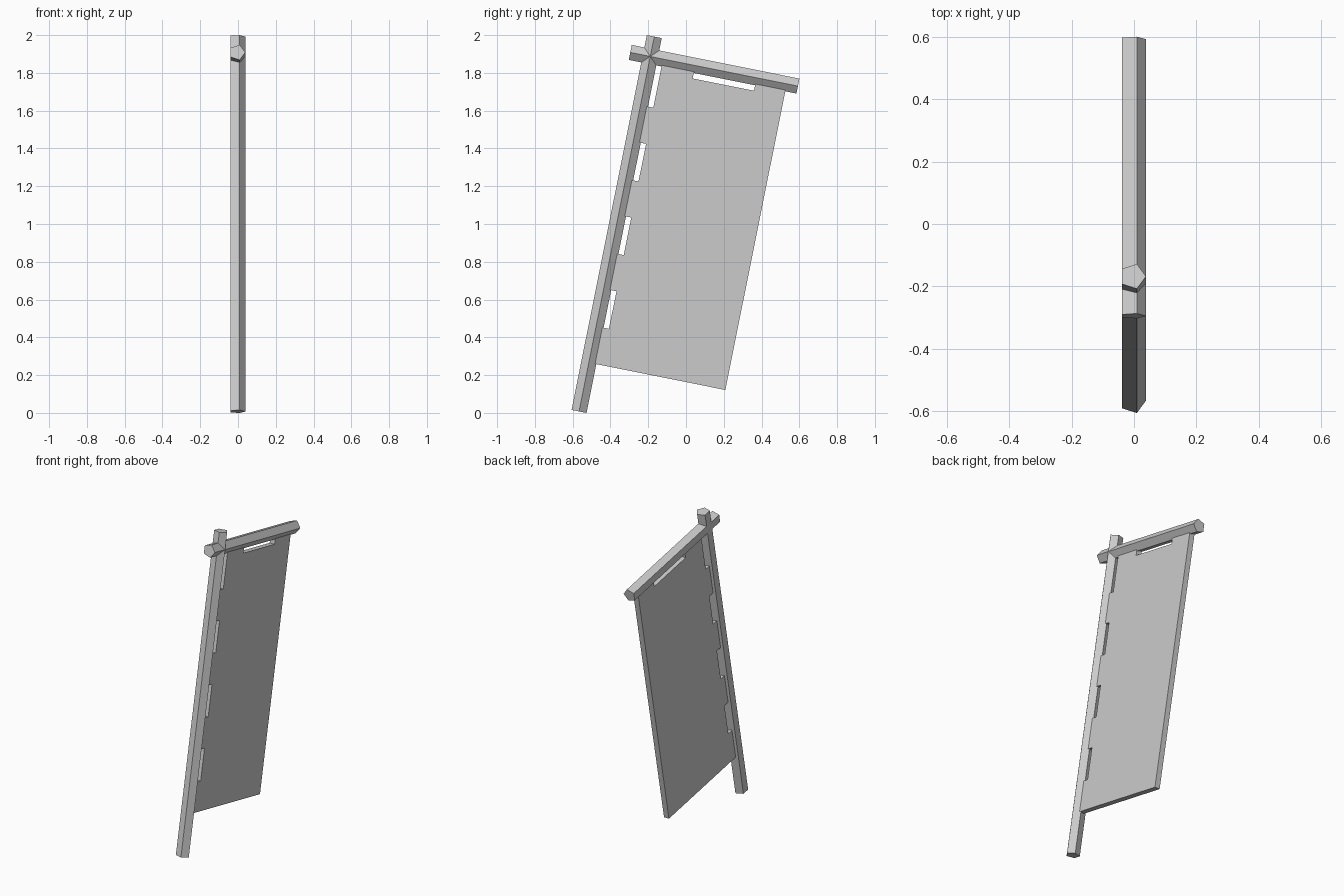
import bpy, bmesh, math
from mathutils import Matrix, Vector

if "Cube" in bpy.data.objects:
    bpy.data.objects.remove(bpy.data.objects["Cube"], do_unlink=True)

grey = bpy.data.materials.new("plain_grey")
grey.use_nodes = True
colour = (0.6, 0.6, 0.6, 1)
grey.diffuse_color = colour
grey.node_tree.nodes["Principled BSDF"].inputs["Base Color"].default_value = colour

# The whole banner leans back about the point where the two bars cross
LEAN = Matrix.Translation((-0.004, -0.189, 1.887)) @ Matrix.Rotation(math.radians(-11.35), 4, "X")
RADIUS = 0.0425
CLOTH = 0.036


def finish(name, bm):
    bmesh.ops.recalc_face_normals(bm, faces=bm.faces)
    bm.transform(LEAN)
    mesh = bpy.data.meshes.new(name)
    bm.to_mesh(mesh)
    bm.free()
    mesh.materials.append(grey)
    obj = bpy.data.objects.new(name, mesh)
    bpy.context.collection.objects.link(obj)
    return obj


def prism(name, outline, sweep):
    """Close an outline and extrude it along a vector."""
    bm = bmesh.new()
    face = bm.faces.new([bm.verts.new(p) for p in outline])
    new = bmesh.ops.extrude_face_region(bm, geom=[face])["geom"]
    bmesh.ops.translate(bm, vec=sweep, verts=[v for v in new if isinstance(v, bmesh.types.BMVert)])
    return finish(name, bm)


def five_sided_bar(name, axis, start, end):
    """Pentagonal bar with one ridge on the left side."""
    axis = Vector(axis)
    side = axis.cross(Vector((1, 0, 0)))
    ring = [Vector((RADIUS * math.cos(t), 0, 0)) + side * RADIUS * math.sin(t) + axis * start
            for t in (math.tau * i / 5 for i in range(5))]
    return prism(name, ring, axis * (end - start))


# Upright pole and crossbar
five_sided_bar("pole", (0, 0, 1), -1.917, 0.107)
five_sided_bar("crossbar", (0, 1, 0), -0.108, 0.797)

# Cloth outline: hanging loops along the crossbar, then loops down the pole
hem, notch = 0.02, 0.069
outline = [(hem, -1.653), (0.737, -1.653), (0.737, -hem),
           (0.574, -hem), (0.574, -0.07), (0.243, -0.07), (0.243, -hem),
           (notch, -hem)]
for i in range(4):
    top = -0.06 - 0.398 * i
    if i:
        outline += [(hem, top), (notch, top)]
    outline += [(notch, top - 0.203), (hem, top - 0.203)]
prism("cloth", [(-CLOTH / 2, u, v) for u, v in outline], Vector((CLOTH, 0, 0)))
